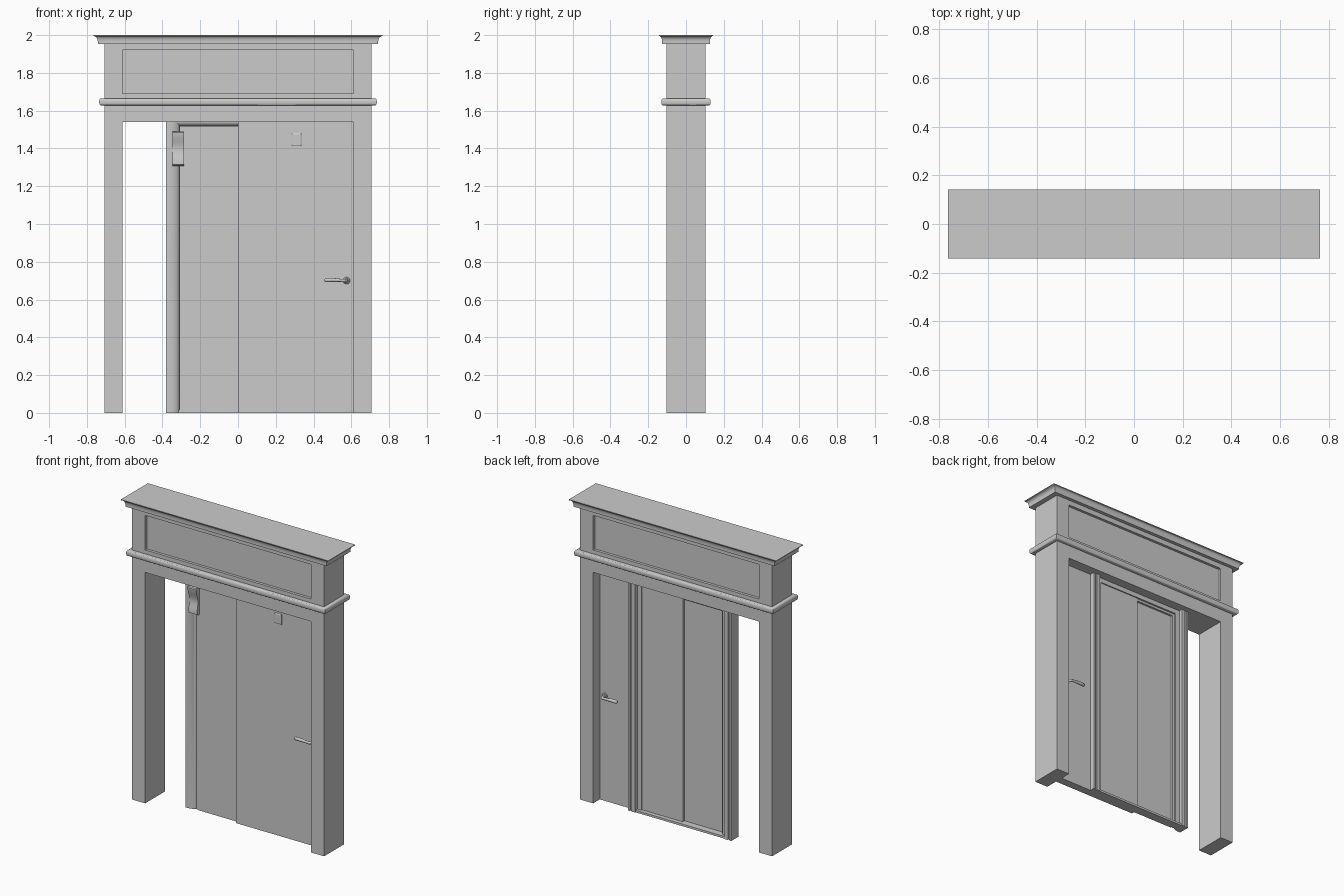
import bpy, bmesh, math
from mathutils import Vector

if "Cube" in bpy.data.objects:
    bpy.data.objects.remove(bpy.data.objects["Cube"])


def make(name, verts, faces, smooth=False):
    me = bpy.data.meshes.new(name)
    bm = bmesh.new()
    vs = [bm.verts.new(v) for v in verts]
    for f in faces:
        bm.faces.new([vs[i] for i in f])
    bmesh.ops.recalc_face_normals(bm, faces=bm.faces)
    bm.to_mesh(me)
    bm.free()
    ob = bpy.data.objects.new(name, me)
    bpy.context.collection.objects.link(ob)
    if smooth:
        bpy.ops.object.select_all(action='DESELECT')
        ob.select_set(True)
        bpy.context.view_layer.objects.active = ob
        bpy.ops.object.shade_smooth_by_angle(angle=math.radians(35))
    return ob


def rings(name, loops, smooth=False):
    """Skin a list of equal-sized closed loops and cap both ends."""
    n = len(loops[0])
    verts = [p for l in loops for p in l]
    faces = [(k * n + i, k * n + (i + 1) % n, (k + 1) * n + (i + 1) % n, (k + 1) * n + i)
             for k in range(len(loops) - 1) for i in range(n)]
    faces += [tuple(range(n)), tuple(range((len(loops) - 1) * n, len(loops) * n))]
    return make(name, verts, faces, smooth)


def rect(hx, hy, z):
    return [(-hx, -hy, z), (hx, -hy, z), (hx, hy, z), (-hx, hy, z)]


def box(name, x0, x1, y0, y1, z0, z1):
    return rings(name, [[(x0, y0, z), (x1, y0, z), (x1, y1, z), (x0, y1, z)] for z in (z0, z1)])


HX, HY = 0.708, 0.104      # half size of the surround

# Posts and header with sunken panels on both faces
for side, s in (("left", -1), ("right", 1)):
    a, b = sorted((s * 0.612, s * HX))
    box(side + "_post", a, b, -HY, HY, 0, 1.96)
box("header_lower_rail", -0.612, 0.612, -HY, HY, 1.54, 1.69)
box("header_upper_rail", -0.612, 0.612, -HY, HY, 1.92, 1.96)
box("header_panel", -0.612, 0.612, -0.086, 0.086, 1.69, 1.92)

# Belt moulding: half-round band over a small lip
belt = [(0, 1.628), (0.02, 1.628)]
belt += [(0.02 + 0.007 * math.sin(t * math.pi / 6), 1.646 - 0.018 * math.cos(t * math.pi / 6)) for t in range(1, 6)]
belt += [(0.02, 1.664), (0, 1.664)]
rings("belt_moulding", [rect(HX + o, HY + o, z) for o, z in belt], True)

# Cornice: flat fillet, flaring cove, thin top edge
cornice = [(0, 1.953), (0.6, 1.953), (0.6, 1.967)]
for t in range(1, 6):
    a = t / 5 * math.pi / 2
    cornice.append((0.6 + 0.38 * (1 - math.cos(a)), 1.967 + 0.028 * math.sin(a)))
cornice += [(1, 1.996), (1, 2.0)]
rings("cornice", [rect(HX + 0.057 * o, HY + 0.038 * o, z) for o, z in cornice], True)

# Inner door casing: one profile (inset, depth) carried up, across and down
casing = [(0, -0.01), (0.012, -0.01)]
for t in range(1, 7):
    a = t / 6 * math.pi / 2
    casing.append((0.012 + 0.058 * math.sin(a), 0.02 - 0.03 * math.cos(a)))
casing += [(0.07, 0.006), (0.095, 0.006), (0.095, 0.03), (0.08, 0.03), (0.08, 0.042),
           (0.05, 0.042), (0.05, 0.067), (0.025, 0.067), (0.025, 0.06), (0.012, 0.06), (0.012, 0.067), (0, 0.067)]
path = [lambda d: (d - 0.38, 0), lambda d: (d - 0.38, 1.59 - d),
        lambda d: (0.38 - d, 1.59 - d), lambda d: (0.38 - d, 0)]
rings("door_casing", [[(p(d)[0], y, p(d)[1]) for d, y in casing] for p in path], True)
box("threshold", -0.33, 0.33, 0.01, 0.062, 0, 0.014)

# Door leaves: thick sliding leaf in front, thin fixed leaf behind
box("sliding_leaf", 0, 0.625, -0.02, 0.034, 0, 1.545)
box("fixed_leaf", -0.295, 0.01, 0.0, 0.016, 0, 1.51)

# Scrolled bracket on the casing: S-shaped side profile (y, z)
side = [(0.012, 1.308), (-0.012, 1.308)]
for t in range(11):
    u = t / 10
    side.append((-0.018 - 0.008 * math.cos(u * 2 * math.pi) - 0.01 * u, 1.315 + 0.17 * u))
side += [(-0.03, 1.49), (0.012, 1.49)]
rings("casing_bracket", [[(x, y, z) for y, z in side] for x in (-0.348, -0.285)], True)

# Small raised plaque on the leaf
rings("door_plaque", [[(0.31 - w, y, 1.447 - h), (0.31 + w, y, 1.447 - h),
                       (0.31 + w, y, 1.447 + h), (0.31 - w, y, 1.447 + h)]
                      for w, h, y in ((0.028, 0.034, -0.018), (0.028, 0.034, -0.022), (0.022, 0.028, -0.025))])


def tube(name, pts, n=12):
    """Round bar through (point, radius) pairs, mitred along the path."""
    loops = []
    for i, (p, r) in enumerate(pts):
        d = Vector(pts[min(i + 1, len(pts) - 1)][0]) - Vector(pts[max(i - 1, 0)][0])
        d.normalize()
        up = Vector((0, 0, 1))
        w = d.cross(up).normalized()
        loops.append([Vector(p) + r * (math.cos(2 * math.pi * k / n) * w + math.sin(2 * math.pi * k / n) * up)
                      for k in range(n)])
    return rings(name, loops, True)


# Rosette and lever handle on both faces of the leaf
for face, y, s in (("front", -0.02, -1), ("back", 0.034, 1)):
    tube(face + "_handle_rosette", [((0.575, y + s * o, 0.7), r)
         for o, r in ((-0.003, 0.019), (0.005, 0.019), (0.009, 0.014))], 20)
    tube(face + "_handle_lever", [((0.575, y, 0.7), 0.009), ((0.575, y + s * 0.028, 0.7), 0.009),
         ((0.565, y + s * 0.038, 0.7), 0.009), ((0.54, y + s * 0.038, 0.702), 0.008),
         ((0.50, y + s * 0.038, 0.704), 0.011), ((0.465, y + s * 0.036, 0.703), 0.011),
         ((0.458, y + s * 0.036, 0.703), 0.006)])
